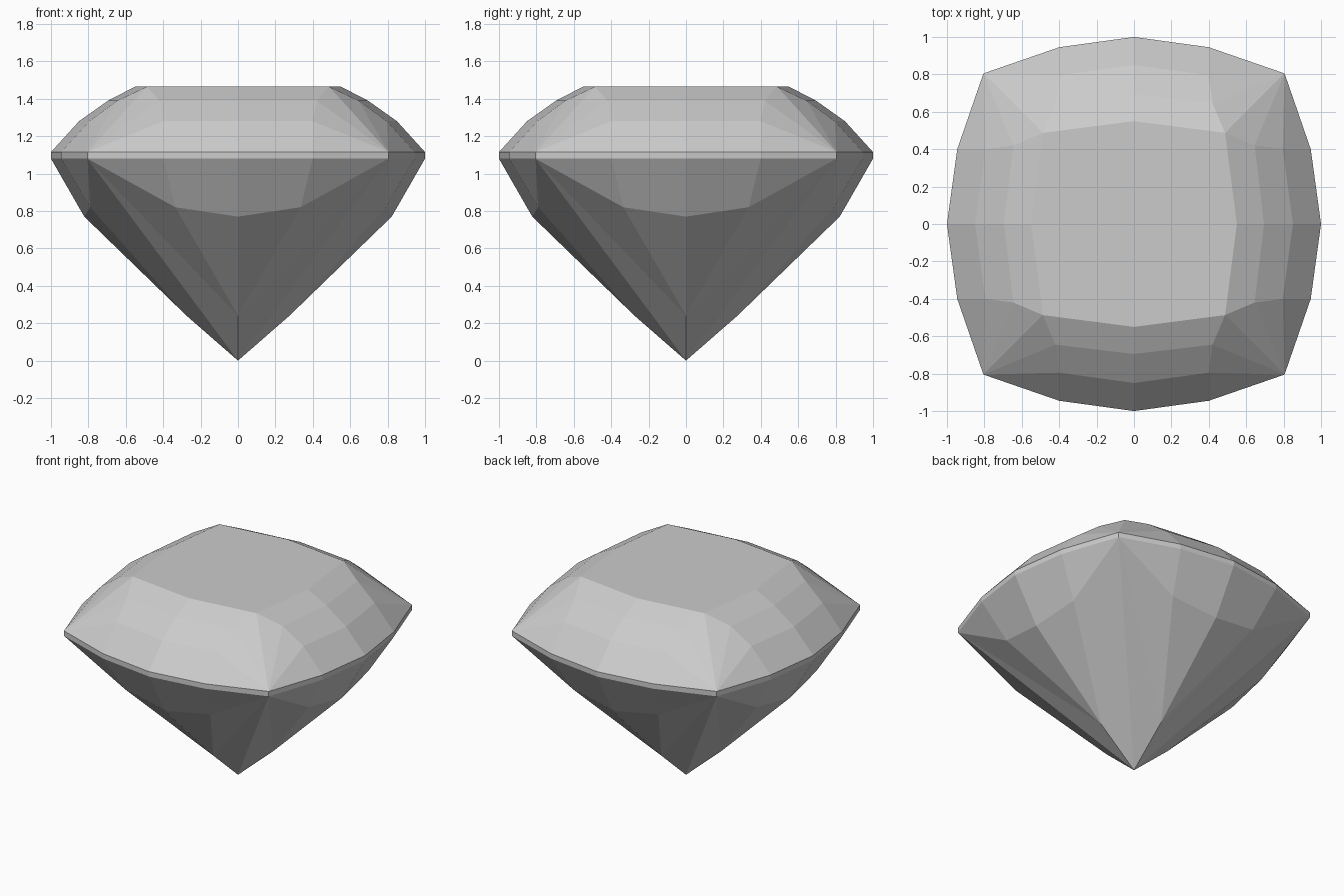
import bpy
import bmesh
from math import pi
from mathutils import Matrix, Vector

default_cube = bpy.data.objects.get("Cube")
if default_cube:
    bpy.data.objects.remove(default_cube, do_unlink=True)

# Heights of the stone's levels
GIRDLE_LOW, GIRDLE_HIGH, TABLE = 1.08, 1.115, 1.465

# Girdle corner, quarter point and side middle, shared by both girdle rims
outline = [(0.805, 0.805), (0.4, 0.945), (0, 1)]
low_corner, low_quarter, low_mid = [(x, y, GIRDLE_LOW) for x, y in outline]
corner, quarter, mid = [(x, y, GIRDLE_HIGH) for x, y in outline]

# Crown columns climbing from the girdle to the table
mid_column = [mid, (0, 0.85, 1.28), (0, 0.695, 1.39), (0, 0.55, TABLE)]
side_column = [quarter, (0.4, 0.795, 1.28), (0.42, 0.645, 1.39), (0.487, 0.487, TABLE)]

# Pavilion points descending to the culet
shoulder_mid, shoulder = (0, 0.822, 0.77), (0.335, 0.79, 0.82)
keel, culet = (0, 0.275, 0.24), (0, 0, 0)

# Facets of one eighth of the stone
facets = []
for i in range(3):
    facets.append([mid_column[i], side_column[i], side_column[i + 1], mid_column[i + 1]])
    facets.append([side_column[i], corner, side_column[i + 1]])
facets += [
    [low_mid, low_quarter, quarter, mid],
    [low_quarter, low_corner, corner, quarter],
    [low_mid, shoulder_mid, shoulder, low_quarter],
    [low_quarter, shoulder, low_corner],
    [shoulder_mid, keel, shoulder],
    [shoulder, keel, low_corner],
    [low_corner, keel, culet],
]

# Mirror and turn the eighth around the axis, then weld it
bm = bmesh.new()
for turn in range(4):
    for side in (1, -1):
        place = Matrix.Rotation(turn * pi / 2, 3, "Z") @ Matrix.Diagonal((side, 1, 1))
        for facet in facets:
            bm.faces.new([bm.verts.new(place @ Vector(p)) for p in facet])
bmesh.ops.remove_doubles(bm, verts=bm.verts[:], dist=0.001)

# Close the flat table
rim = [e for e in bm.edges if e.is_boundary]
bmesh.ops.contextual_create(bm, geom=rim)
bmesh.ops.recalc_face_normals(bm, faces=bm.faces[:])

mesh = bpy.data.meshes.new("cut_gem")
bm.to_mesh(mesh)
bm.free()
gem = bpy.data.objects.new("cut_gem", mesh)
bpy.context.collection.objects.link(gem)

# Plain pale grey
grey = bpy.data.materials.new("pale_grey")
colour = (0.6, 0.6, 0.6, 1)
grey.use_nodes = True
grey.diffuse_color = colour
grey.node_tree.nodes["Principled BSDF"].inputs["Base Color"].default_value = colour
mesh.materials.append(grey)
